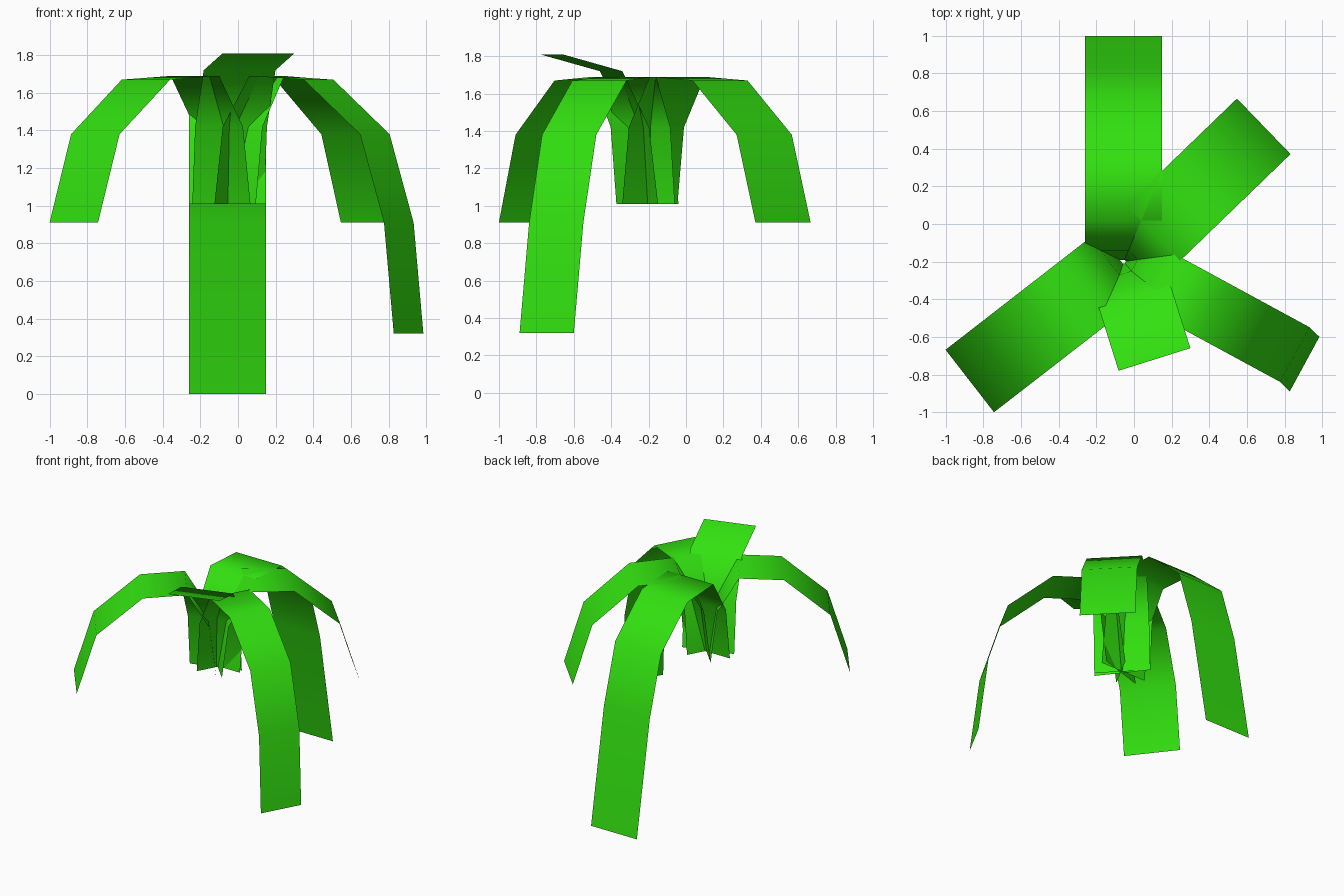
import bpy
from math import radians, cos, sin
from mathutils import Vector

cube = bpy.data.objects.get("Cube")
if cube:
    bpy.data.objects.remove(cube, do_unlink=True)

# Leaf material
green = bpy.data.materials.new("leaf_green")
green.use_nodes = True
colour = (0.032, 0.75, 0.005, 1)
green.diffuse_color = colour
green.node_tree.nodes["Principled BSDF"].inputs["Base Color"].default_value = colour

CENTRE = Vector((-0.055, -0.2, 0))

# Shared leaf profile: outward distance, height, sideways drift
STALK = [(0.01, 1.01, 0), (0.06, 1.42, 0)]
ARCH = STALK + [(0.22, 1.69, 0), (0.55, 1.67, 0), (0.89, 1.38, 0), (1.035, 0.91, 0)]


def leaf(name, angle, width, profile):
    """Sweep a flat strip of the given width along a profile."""
    a = radians(angle)
    out = Vector((cos(a), sin(a), 0))
    side = Vector((-sin(a), cos(a), 0))
    verts = []
    for r, z, drift in profile:
        mid = CENTRE + out * r + Vector((0, 0, z))
        verts += [mid + side * (drift - width / 2), mid + side * (drift + width / 2)]
    faces = [(i, i + 2, i + 3, i + 1) for i in range(0, len(verts) - 2, 2)]
    mesh = bpy.data.meshes.new(name)
    mesh.from_pydata(verts, [], faces)
    mesh.materials.append(green)
    mesh.shade_smooth()
    obj = bpy.data.objects.new(name, mesh)
    bpy.context.collection.objects.link(obj)


# Long drooping leaves
leaf("back_leaf", 90, 0.41, ARCH + [(1.2, 0, 0)])
leaf("front_left_leaf", -28.5, 0.33, ARCH + [(1.105, 0.32, -0.02)])

# Medium arching leaves
leaf("back_left_leaf", 44, 0.41, ARCH)
leaf("front_right_leaf", 217.8, 0.42, ARCH)

# Short upright young leaf
leaf("young_leaf", -72.5, 0.4, STALK + [(0.21, 1.72, 0), (0.545, 1.81, 0)])
